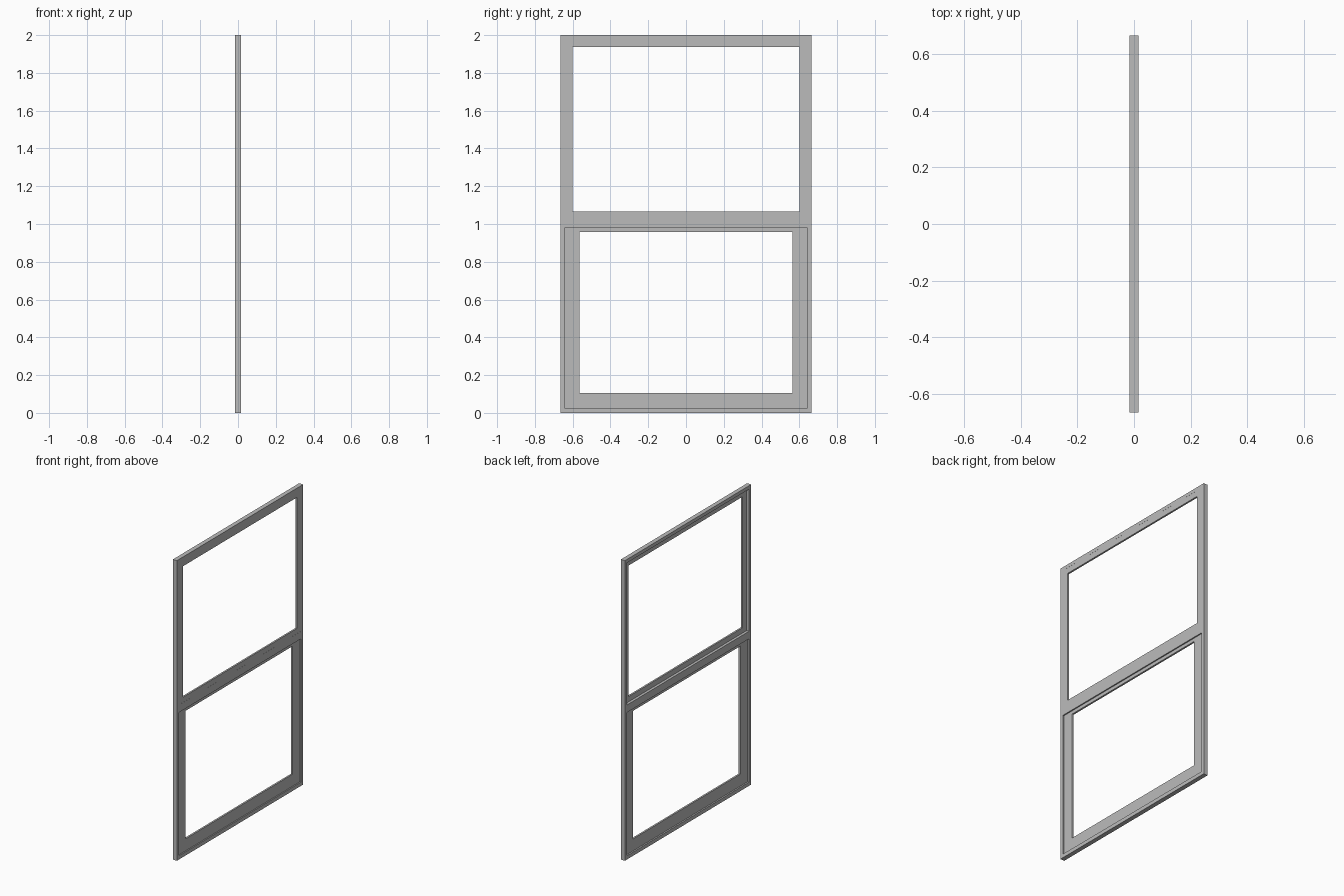
import bpy
import bmesh

cube = bpy.data.objects.get("Cube")
if cube:
    bpy.data.objects.remove(cube, do_unlink=True)

grey = bpy.data.materials.new("window grey")
grey.use_nodes = True
colour = (0.5, 0.5, 0.5, 1)
grey.diffuse_color = colour
grey.node_tree.nodes["Principled BSDF"].inputs["Base Color"].default_value = colour


def finish(name, bm):
    bmesh.ops.recalc_face_normals(bm, faces=bm.faces)
    mesh = bpy.data.meshes.new(name)
    bm.to_mesh(mesh)
    bm.free()
    mesh.materials.append(grey)
    obj = bpy.data.objects.new(name, mesh)
    bpy.context.collection.objects.link(obj)
    return obj


def mitred_ring(name, outer, inner, x0, x1):
    """Rectangular ring with mitred corners; outer and inner are (half width, bottom, top)."""
    bm = bmesh.new()

    def loop(size, x):
        w, low, high = size
        return [bm.verts.new((x, y, z)) for y, z in
                ((-w, low), (w, low), (w, high), (-w, high))]

    loops = [loop(outer, x0), loop(outer, x1), loop(inner, x1), loop(inner, x0)]
    for k in range(4):
        a, b = loops[k], loops[(k + 1) % 4]
        for i in range(4):
            j = (i + 1) % 4
            bm.faces.new((a[i], a[j], b[j], b[i]))
    return finish(name, bm)


def bar(name, half_width, low, high, x0, x1):
    bm = bmesh.new()
    bmesh.ops.create_cube(bm, size=1)
    for v in bm.verts:
        v.co = (x1 if v.co.x > 0 else x0,
                half_width if v.co.y > 0 else -half_width,
                high if v.co.z > 0 else low)
    return finish(name, bm)


DEPTH = 0.015

# Full-depth outer frame and the middle rail
mitred_ring("outer_frame", (0.665, 0, 2), (0.643, 0.025, 1.977), -DEPTH, DEPTH)
bar("middle_rail", 0.643, 0.98, 1.03, -DEPTH, DEPTH)

# Thin surround of the upper opening, almost flush with the +x face
mitred_ring("upper_surround", (0.643, 1.03, 1.977), (0.6, 1.065, 1.938), 0.003, 0.0147)

# Lower sash, set back from both faces, tucked into the rail at the top
mitred_ring("lower_sash", (0.643, 0.025, 1.028), (0.565, 0.105, 0.958), -0.005, 0.007)
